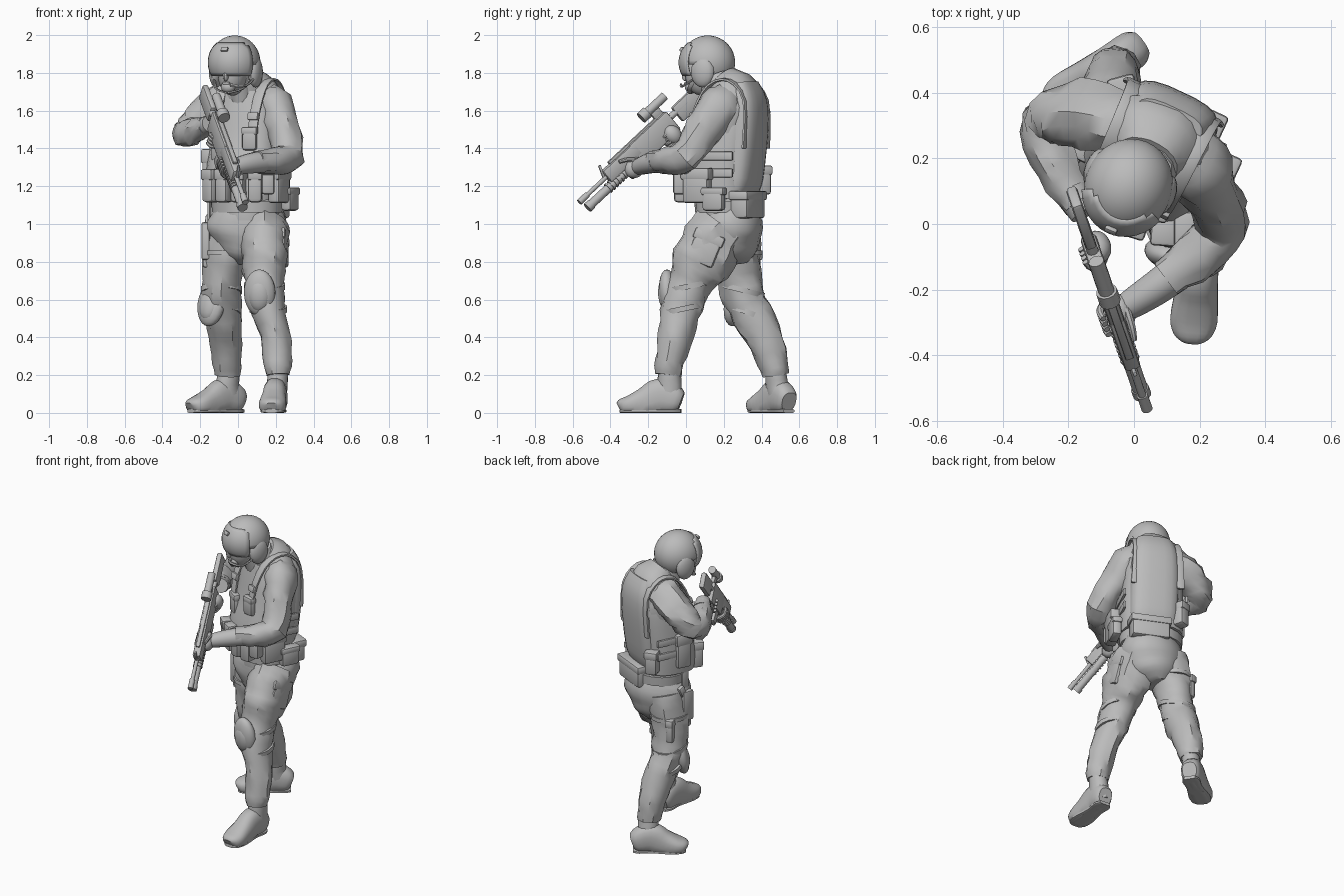
import bpy, bmesh, math
from mathutils import Matrix, Vector, noise

if "Cube" in bpy.data.objects:
    bpy.data.objects.remove(bpy.data.objects["Cube"])

mat = bpy.data.materials.new("plain_grey")
mat.use_nodes = True
grey = (0.5, 0.5, 0.5, 1)
mat.diffuse_color = grey
mat.node_tree.nodes["Principled BSDF"].inputs["Base Color"].default_value = grey

T = Matrix.Translation
def R(deg, axis): return Matrix.Rotation(math.radians(deg), 4, axis)
BODY = T((0.05, 0.22, 0)) @ R(-25, 'Z')      # torso frame, facing local -y
WORLD = Matrix.Identity(4)

def finish(name, bm, sharp=35):
    """Turn a bmesh into an object, smooth except at sharp edges."""
    bmesh.ops.recalc_face_normals(bm, faces=bm.faces)
    for f in bm.faces:
        f.smooth = True
    for e in bm.edges:
        e.smooth = e.calc_face_angle(0) < math.radians(sharp)
    me = bpy.data.meshes.new(name)
    bm.to_mesh(me)
    bm.free()
    me.materials.append(mat)
    ob = bpy.data.objects.new(name, me)
    bpy.context.collection.objects.link(ob)
    return ob

def spline(pts, steps):
    """Catmull-Rom through tuples."""
    out = []
    for i in range(len(pts) - 1):
        p0, p1, p2, p3 = (pts[max(0, min(len(pts) - 1, i + k))] for k in (-1, 0, 1, 2))
        for s in range(steps):
            t = s / steps
            out.append([0.5 * (2*b + (c - a)*t + (2*a - 5*b + 4*c - d)*t*t + (3*b - a - 3*c + d)*t**3)
                        for a, b, c, d in zip(p0, p1, p2, p3)])
    return out + [list(pts[-1])]

def loft(name, stations, ref=(1, 0, 0), frame=WORLD, sides=14, steps=3, fold=0.0, power=1.0, floor=None):
    """Skin elliptical rings (x, y, z, half_width, half_depth) along a path."""
    st = spline(stations, steps)
    bm = bmesh.new()
    rings = []
    for i, s in enumerate(st):
        tan = (Vector(st[min(i + 1, len(st) - 1)][:3]) - Vector(st[max(i - 1, 0)][:3])).normalized()
        u = Vector(ref)
        u = (u - tan * u.dot(tan)).normalized()
        v = tan.cross(u)
        ring = []
        for k in range(sides):
            a = math.tau * (k + 0.5) / sides
            c, d = (math.copysign(abs(w) ** power, w) for w in (math.cos(a), math.sin(a)))
            p = Vector(s[:3])
            n = 1 + fold * noise.noise((p + u * c * 0.1 + v * d * 0.1) * 14)
            p = frame @ (p + (u * c * s[3] + v * d * s[4]) * n)
            if floor is not None:
                p.z = max(p.z, floor)
            ring.append(bm.verts.new(p))
        rings.append(ring)
    for a, b in zip(rings, rings[1:]):
        for k in range(sides):
            bm.faces.new((a[k], a[k - 1], b[k - 1], b[k]))
    bm.faces.new(rings[0])
    bm.faces.new(rings[-1])
    return finish(name, bm)

def box(name, loc, size, frame=WORLD, rot=WORLD, bevel=0.012):
    bm = bmesh.new()
    bmesh.ops.create_cube(bm, size=1, matrix=Matrix.Diagonal((*size, 1)))
    bmesh.ops.bevel(bm, geom=bm.edges[:], offset=min(bevel, min(size) * 0.4), segments=2, affect='EDGES', profile=0.5)
    bmesh.ops.transform(bm, matrix=frame @ T(loc) @ rot, verts=bm.verts)
    return finish(name, bm)

def pouch(name, loc, size, frame=BODY, yaw=0):
    """Box with an overhanging flap lid."""
    rot = R(yaw, 'Z')
    box(name, loc, size, frame, rot, 0.018)
    lid = (size[0] * 1.08, size[1] * 1.12, size[2] * 0.35)
    box(name + "_flap", (loc[0], loc[1], loc[2] + size[2] * 0.36), lid, frame, rot)

def ball(name, loc, radii, frame=WORLD, keep=None, seg=24, thick=0):
    """Ellipsoid; keep(unit_point) trims it to a shell."""
    bm = bmesh.new()
    bmesh.ops.create_uvsphere(bm, u_segments=seg, v_segments=seg * 2 // 3, radius=1)
    if keep:
        bmesh.ops.delete(bm, geom=[f for f in bm.faces if not keep(f.calc_center_median())], context='FACES')
    bmesh.ops.transform(bm, matrix=frame @ T(loc) @ Matrix.Diagonal((*radii, 1)), verts=bm.verts)
    ob = finish(name, bm)
    if thick:
        ob.modifiers.new("thickness", 'SOLIDIFY').thickness = thick
    return ob

def tube(name, x0, x1, r, y=0, z=0, frame=WORLD, sides=12):
    bm = bmesh.new()
    bmesh.ops.create_cone(bm, cap_ends=True, segments=sides, radius1=r, radius2=r, depth=x1 - x0,
                          matrix=frame @ T(((x0 + x1) / 2, y, z)) @ R(90, 'Y'))
    return finish(name, bm)

# Torso, vest and pelvis
loft("jacket", [(0, 0, 1.02, .175, .15), (0, 0, 1.2, .18, .155), (0, .01, 1.42, .19, .15), (0, .03, 1.58, .2, .15),
     (0, .03, 1.69, .175, .14), (0, -.03, 1.765, .095, .09)], frame=BODY, sides=20, fold=.1)
loft("vest", [(0, -.025, 1.13, .195, .178), (0, -.025, 1.25, .2, .182), (0, .005, 1.42, .192, .168), (0, .025, 1.58, .175, .158),
     (0, .03, 1.7, .135, .14)], frame=BODY, sides=20, power=.75)
loft("collar", [(0, -.01, 1.68, .12, .115), (0, -.045, 1.75, .1, .098), (0, -.06, 1.785, .09, .085)], frame=BODY, fold=.12)
loft("neck", [(0, -.07, 1.66, .06, .06), (0, -.11, 1.8, .06, .065)], frame=BODY)
loft("belt", [(0, 0, 1.06, .192, .168), (0, 0, 1.12, .196, .17)], frame=BODY, sides=20, steps=1)
loft("trouser_seat", [(.03, .25, .79, .06, .075), (.035, .245, .84, .14, .13), (.045, .235, .91, .19, .158), (.05, .23, 1.0, .215, .17),
     (.05, .22, 1.08, .18, .15)], sides=18, fold=.08)

# Back panel and chest gear
loft("back_panel", [(.01, .08, 1.17, .14, .065), (.01, .09, 1.25, .15, .085), (.01, .115, 1.5, .15, .09), (.01, .115, 1.65, .14, .085),
     (.01, .1, 1.745, .11, .055)], frame=BODY, sides=20, power=.65)
pouch("rear_belt_pouch", (.045, .14, 1.1), (.24, .1, .14))
pouch("radio_pouch", (-.15, .13, 1.23), (.08, .09, .15), yaw=40)
for i, x in enumerate((-.12, -.04, .05, .14)):
    pouch(f"magazine_pouch_{i}", (x, -.222 + abs(x - .03) * .18, 1.2), (.075, .08, .17), yaw=x * 150)
pouch("chest_pouch_upper", (.09, -.165, 1.45), (.08, .04, .12), yaw=10)
pouch("chest_pouch_right", (-.09, -.165, 1.4), (.09, .04, .13), yaw=-10)
pouch("left_front_pouch", (.2, -.17, 1.23), (.07, .1, .15), yaw=25)
pouch("left_side_pouch", (.22, -.075, 1.2), (.07, .15, .18))
pouch("left_hip_pouch", (.235, .03, 1.13), (.06, .12, .12))
pouch("right_side_pouch", (-.19, -.06, 1.28), (.06, .1, .22))
for s, side in ((1, "left"), (-1, "right")):
    loft(side + "_shoulder_strap", [(s*.1, -.17, 1.42, .026, .008), (s*.11, -.135, 1.6, .028, .008), (s*.115, -.05, 1.735, .03, .008),
         (s*.12, .07, 1.76, .03, .008), (s*.13, .165, 1.65, .026, .008), (s*.145, .165, 1.4, .024, .008)], frame=BODY, sides=8, power=.5)
    box(side + "_strap_buckle", (s*.105, -.155, 1.57), (.06, .02, .04), BODY, R(-15, 'X'), .005)
    for z in (1.27, 1.36):
        box(side + "_vest_band", (s*.195, .02, z), (.016, .2, .045), BODY, bevel=.004)

# Head and helmet
HEAD = T((-.017, .115, 1.85)) @ R(-22, 'Z')
ball("face", (0, -.035, -.055), (.075, .09, .115), HEAD)
ball("chin", (0, -.095, -.125), (.04, .032, .032), HEAD, seg=12)
ball("nose", (0, -.128, -.065), (.015, .02, .03), HEAD, seg=10)
box("lips", (0, -.122, -.105), (.04, .012, .014), HEAD, bevel=.005)
ball("helmet_shell", (0, 0, .005), (.134, .147, .143), HEAD, lambda p: p.z > -.05 or (p.y > .1 and p.z > -.62), 32, .012)
ball("visor", (0, -.004, .005), (.14, .153, .143), HEAD, lambda p: p.y < -.35 and -.5 < p.z < .68, 32, .009)
box("visor_knob", (0, -.145, .075), (.04, .016, .025), HEAD, R(-30, 'X'), .006)
for s, side in ((1, "left"), (-1, "right")):
    ball(side + "_ear_cup", (s*.112, .015, -.045), (.034, .065, .082), HEAD, seg=16)
    loft(side + "_chin_strap", [(s*.1, -.04, -.09, .012, .005), (s*.075, -.075, -.135, .012, .005), (0, -.1, -.157, .012, .005)],
         (0, 1, 0), HEAD, 6, power=.6)
loft("microphone_boom", [(.12, -.03, -.08, .006, .006), (.1, -.1, -.12, .006, .006), (.03, -.14, -.115, .01, .008)],
     (0, 0, 1), HEAD, 6)

# Arms
loft("left_sleeve", [(.14, .22, 1.67, .08, .08), (.195, .175, 1.62, .105, .11), (.24, .09, 1.49, .09, .092), (.265, -.005, 1.36, .08, .085),
     (.2, -.09, 1.335, .077, .07), (.1, -.17, 1.33, .06, .057)], (1, .5, .3), fold=.25)
loft("left_glove_cuff", [(.13, -.15, 1.33, .058, .056), (.06, -.2, 1.32, .054, .052), (-.01, -.245, 1.305, .045, .045),
     (-.05, -.27, 1.3, .035, .035)], (0, 0, 1))
loft("right_sleeve", [(-.03, .3, 1.65, .1, .11), (-.13, .325, 1.61, .1, .108), (-.23, .325, 1.53, .088, .092), (-.275, .28, 1.48, .072, .078),
     (-.235, .17, 1.49, .07, .068), (-.165, .06, 1.52, .05, .05)], (0, .3, 1), fold=.25)
loft("right_glove_cuff", [(-.19, .1, 1.51, .056, .056), (-.15, .03, 1.53, .045, .045)], (0, 0, 1))

# Rifle: local +x is the muzzle direction
fwd = Vector((.21, -.61, -.57)).normalized()
side_axis = Vector((0, 0, 1)).cross(fwd).normalized()
up = fwd.cross(side_axis)
GUN = T((.04, -.565, 1.115)) @ Matrix((fwd, side_axis, up)).transposed().to_4x4()
tube("barrel", -.45, 0, .012, frame=GUN)
tube("muzzle_brake", -.06, 0, .017, frame=GUN)
tube("launcher_tube", -.36, -.02, .024, z=-.052, frame=GUN)
tube("launcher_rim", -.045, -.015, .028, z=-.052, frame=GUN)
for i in range(7):
    tube(f"grip_rib_{i}", -.31 + i * .022, -.3 + i * .022, .03, z=-.052, frame=GUN)
box("handguard", (-.32, 0, .0), (.24, .05, .08), GUN)
box("receiver", (-.54, 0, -.02), (.28, .05, .13), GUN)
box("magazine", (-.47, 0, -.11), (.065, .03, .11), GUN, R(12, 'Y'))
box("pistol_grip", (-.61, 0, -.085), (.045, .035, .1), GUN, R(25, 'Y'))
tube("stock_tube", -.8, -.62, .018, frame=GUN)
box("stock", (-.81, 0, -.015), (.19, .035, .1), GUN)
box("rail", (-.46, 0, .046), (.4, .025, .016), GUN, bevel=.004)
box("front_sight", (-.2, 0, .035), (.014, .012, .08), GUN, R(-20, 'Y'), .003)
box("sight_mount", (-.635, 0, .07), (.06, .025, .06), GUN)
tube("sight_body", -.73, -.57, .024, z=.105, frame=GUN)
tube("sight_front_ring", -.6, -.555, .033, z=.105, frame=GUN)

# Gloved hands wrapped on the weapon
ball("left_palm", (-.35, .022, -.065), (.062, .042, .052), GUN, seg=14)
ball("right_palm", (-.625, .02, -.075), (.045, .04, .055), GUN, seg=14)
for i in range(4):
    x = -.315 - i * .023
    loft(f"left_finger_{i}", [(x, .04, -.08, .012, .013), (x, -.005, -.098, .012, .013), (x, -.038, -.065, .011, .012),
         (x, -.036, -.025, .009, .01)], (1, 0, 0), GUN, 8)
    z = -.05 - i * .021
    loft(f"right_finger_{i}", [(-.61, .035, z, .011, .012), (-.575, .012, z, .011, .012), (-.575, -.02, z, .01, .011),
         (-.605, -.032, z, .009, .01)], (0, 0, 1), GUN, 8)
loft("left_thumb", [(-.38, .04, -.04, .013, .014), (-.34, .038, 0, .012, .012), (-.3, .032, .02, .009, .01)], (0, 1, 0), GUN, 8)

# Legs: trousers, cuffs and bands
loft("left_trouser", [(.14, .2, .99, .125, .14), (.14, .135, .9, .128, .16), (.14, .075, .79, .124, .16), (.14, .03, .7, .104, .12),
     (.153, -.02, .57, .094, .106), (.195, -.055, .42, .083, .09), (.208, -.085, .27, .076, .077), (.212, -.095, .2, .064, .067)], fold=.18)
loft("right_trouser", [(-.035, .26, .98, .115, .135), (-.068, .27, .84, .115, .13), (-.088, .285, .7, .105, .115), (-.085, .325, .57, .103, .114),
     (-.067, .405, .42, .09, .102), (-.058, .46, .27, .08, .082), (-.06, .475, .2, .066, .07)], fold=.18)
for name, c, tilt, r in (("left_knee", (.14, .015, .67), 12, .111), ("left_shin", (.16, -.02, .55), 12, .102),
                         ("right_knee", (-.088, .3, .65), -14, .112), ("right_shin", (-.085, .335, .53), -20, .107)):
    loft(name + "_strap", [(0, 0, -.014, r, r * 1.06), (0, 0, .014, r, r * 1.06)], frame=T(c) @ R(tilt, 'X'), steps=1)

# Knee pads
for name, c, yaw, tilt in (("left", (.115, -.09, .635), -12, 6), ("right", (-.14, .268, .58), -38, -14)):
    K = T(c) @ R(yaw, 'Z') @ R(tilt, 'X')
    ball(name + "_knee_pad", (0, 0, 0), (.085, .05, .125), K, seg=18)
    ball(name + "_knee_cap", (0, -.016, -.01), (.062, .042, .09), K, seg=16)

# Thigh pockets, holster and pistol
pouch("left_cargo_pocket", (0, 0, 0), (.04, .15, .17), T((.24, .1, .87)) @ R(-22, 'X'), -8)
pouch("right_cargo_pocket", (-.13, .33, .78), (.05, .13, .15), WORLD, 15)
H = T((-.165, .23, .91)) @ R(-12, 'Z')
box("holster", (0, 0, 0), (.045, .085, .2), H)
box("holster_tip", (0, .005, -.1), (.038, .06, .08), H)
box("pistol_handle", (0, .035, .1), (.03, .045, .08), H, R(-25, 'X'))
box("holster_hanger", (.015, 0, .15), (.012, .05, .14), H, bevel=.003)
loft("holster_leg_band", [(-.07, .27, .835, .118, .136), (-.07, .27, .86, .118, .136)], steps=1)

# Boots
for name, heel, yaw, ankle in (("left", (.205, -.035, 0), -5, (.012, -.052)), ("right", (.008, .54, 0), -55, (.019, -.085))):
    F = T(heel) @ R(yaw, 'Z')
    loft(name + "_boot_foot", [(0, .01, .06, .045, .05), (0, -.02, .07, .06, .075), (0, -.1, .09, .062, .095), (0, -.18, .06, .067, .078),
         (0, -.26, .042, .073, .053), (0, -.305, .036, .058, .04), (0, -.32, .03, .033, .027)], (1, 0, 0), F, 16, power=.8, floor=0)
    loft(name + "_sole", [(0, .008, .01, .036, .01), (0, -.03, .01, .055, .01), (0, -.11, .01, .05, .01), (0, -.22, .01, .066, .01),
         (0, -.29, .01, .058, .01), (0, -.315, .01, .03, .01)], (1, 0, 0), F, 12, power=.4, floor=0)
    loft(name + "_boot_shaft", [(0, -.06, .06, .058, .075), (ankle[0] / 2, ankle[1], .13, .056, .068), (*ankle, .2, .054, .06),
         (*ankle, .25, .052, .058)], frame=F, fold=.06)
